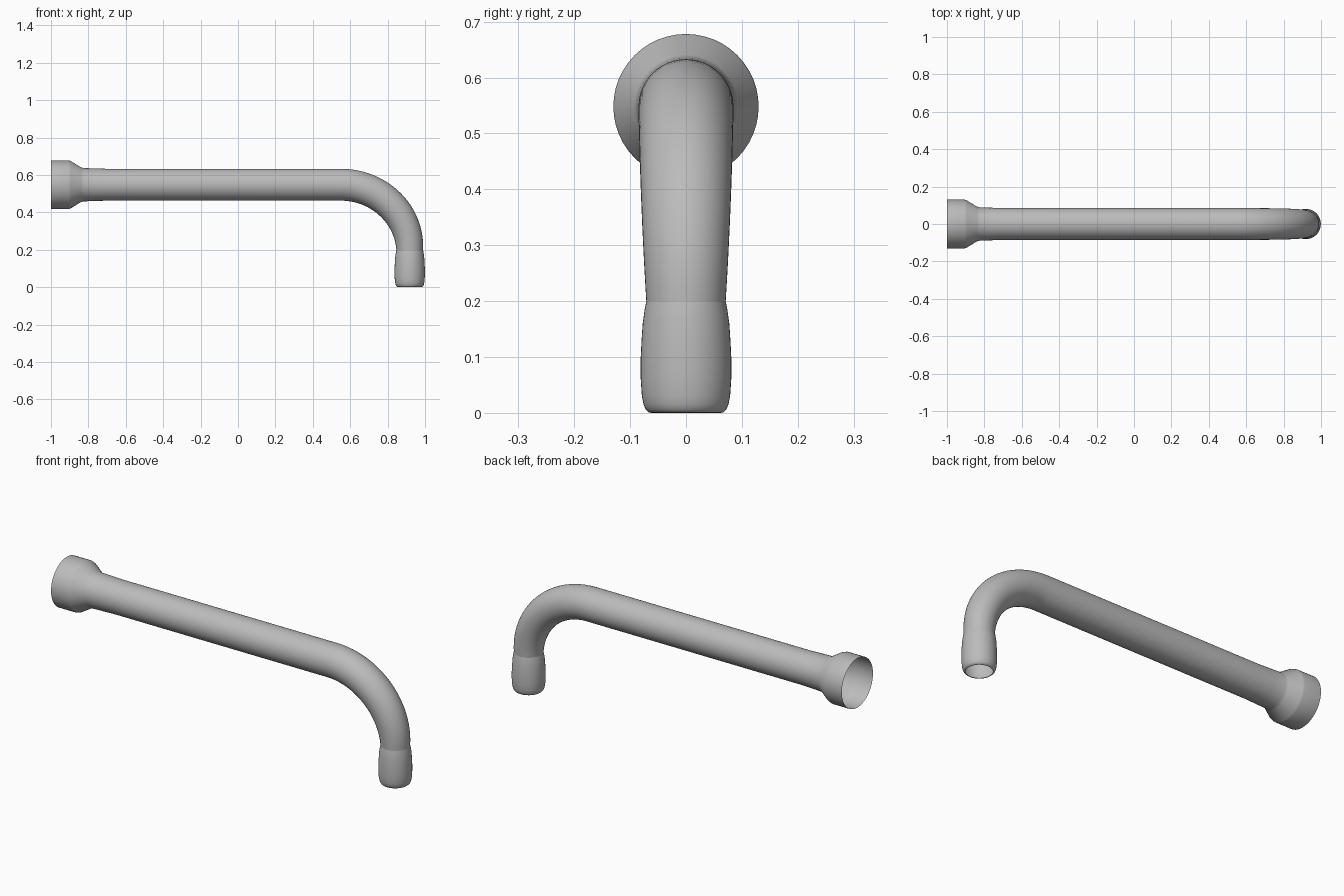
import bpy
import bmesh
from math import sin, cos, pi, radians
from mathutils import Vector

SIDES = 48
AXIS_Z = 0.548          # height of the straight run
TIP_X = 0.918           # axis of the downturned end
BEND_X, BEND_Z = 0.55, 0.2

cube = bpy.data.objects.get("Cube")
if cube:
    bpy.data.objects.remove(cube, do_unlink=True)

metal = bpy.data.materials.new("grey_metal")
metal.use_nodes = True
grey = (0.5, 0.5, 0.5, 1)
metal.diffuse_color = grey
metal.node_tree.nodes["Principled BSDF"].inputs["Base Color"].default_value = grey


def tube(name, stations):
    """Open skin through rings given as (x, z, radius, downward tilt)."""
    bm = bmesh.new()
    rings = []
    for x, z, r, tilt in stations:
        up = Vector((sin(tilt), 0, cos(tilt)))
        side = Vector((0, 1, 0))
        centre = Vector((x, 0, z))
        rings.append([bm.verts.new(centre + r * (cos(a) * side + sin(a) * up))
                      for a in (2 * pi * i / SIDES for i in range(SIDES))])
    for a, b in zip(rings, rings[1:]):
        for i in range(SIDES):
            j = (i + 1) % SIDES
            bm.faces.new((a[i], a[j], b[j], b[i]))
    bmesh.ops.recalc_face_normals(bm, faces=bm.faces)
    mesh = bpy.data.meshes.new(name)
    bm.to_mesh(mesh)
    bm.free()
    mesh.materials.append(metal)
    obj = bpy.data.objects.new(name, mesh)
    bpy.context.collection.objects.link(obj)
    bpy.ops.object.select_all(action='DESELECT')
    obj.select_set(True)
    bpy.context.view_layer.objects.active = obj
    bpy.ops.object.shade_smooth_by_angle(angle=radians(40))
    return obj


# Open wall flange with a conical shoulder
flange = [(-1, 0.13), (-0.905, 0.13), (-0.895, 0.127), (-0.84, 0.093),
          (-0.825, 0.089), (-0.76, 0.087)]
tube("wall_flange", [(x, AXIS_Z, r, 0) for x, r in flange])

# Straight run and elliptical bend, narrowing towards the tip
pipe = [(-0.76, AXIS_Z, 0.087, 0), (-0.7, AXIS_Z, 0.085, 0), (0.45, AXIS_Z, 0.085, 0)]
STEPS = 24
for k in range(STEPS + 1):
    t = k / STEPS
    a = t * pi / 2
    pipe.append((BEND_X + (TIP_X - BEND_X) * sin(a),
                 BEND_Z + (AXIS_Z - BEND_Z) * cos(a),
                 0.085 - 0.014 * t ** 2.5, a))
tube("bent_pipe", pipe)

# Swollen outlet with a rounded open rim
outlet = [(0.2, 0.071), (0.185, 0.074), (0.16, 0.0775), (0.13, 0.0795), (0.1, 0.081),
          (0.06, 0.081), (0.03, 0.079), (0.015, 0.076), (0.006, 0.072), (0.001, 0.067), (0, 0.062)]
tube("outlet_tip", [(TIP_X, z, r, pi / 2) for z, r in outlet])
